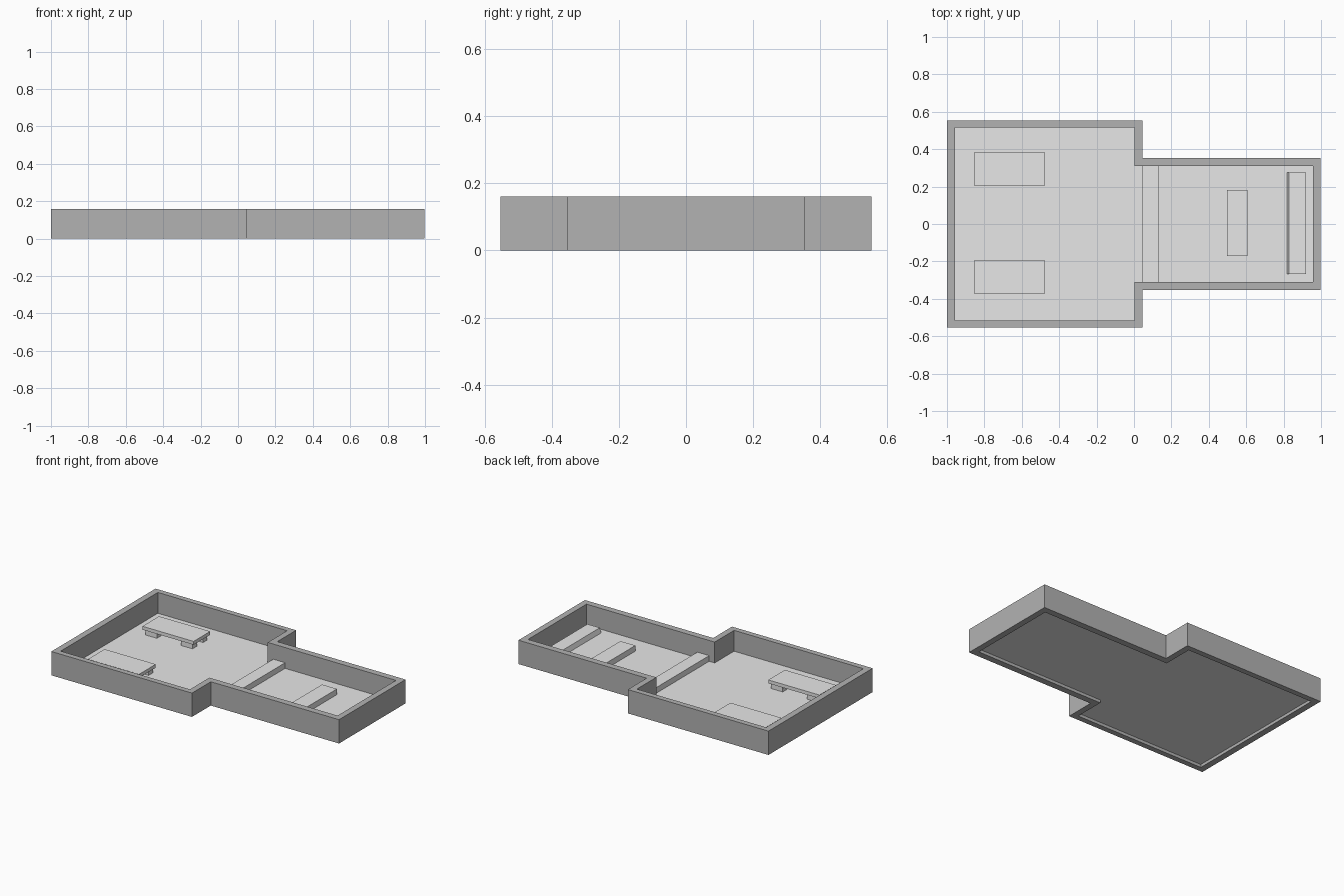
import bpy, bmesh

if "Cube" in bpy.data.objects:
    bpy.data.objects.remove(bpy.data.objects["Cube"])

def material(name, v):
    m = bpy.data.materials.new(name)
    m.diffuse_color = (v, v, v, 1)
    m.use_nodes = True
    m.node_tree.nodes["Principled BSDF"].inputs["Base Color"].default_value = m.diffuse_color
    return m

WALL = material("mid grey", 0.45)
PALE = material("pale grey", 0.8)
FLOOR_Z = 0.02

def finish(name, bm, mat):
    bmesh.ops.recalc_face_normals(bm, faces=bm.faces)
    me = bpy.data.meshes.new(name)
    bm.to_mesh(me)
    bm.free()
    me.materials.append(mat)
    ob = bpy.data.objects.new(name, me)
    bpy.context.collection.objects.link(ob)
    return ob

def box(name, x, y, z, mat=PALE, slope=0.0):
    """Box from ranges; slope pulls the top -x edge inwards."""
    bm = bmesh.new()
    bmesh.ops.create_cube(bm, size=1)
    for v in bm.verts:
        top = v.co.z > 0
        left = v.co.x < 0
        v.co = (x[0] + (slope if top else 0) if left else x[1],
                y[v.co.y > 0], z[top])
    return finish(name, bm, mat)

def outline(x0, x1, x2, y_wide, y_narrow):
    """T-shaped room plan, wide on the left and narrow on the right."""
    half = [(x0, y_wide), (x1, y_wide), (x1, y_narrow), (x2, y_narrow)]
    return half + [(x, -y) for x, y in reversed(half)]

outer = outline(-1.0, 0.045, 0.998, 0.553, 0.353)
inner = outline(-0.957, 0.004, 0.957, 0.516, 0.310)

# Perimeter wall: ring between the two outlines, extruded upwards
bm = bmesh.new()
vo = [bm.verts.new((x, y, 0)) for x, y in outer]
vi = [bm.verts.new((x, y, 0)) for x, y in inner]
ring = [bm.faces.new((vo[i], vo[(i + 1) % 8], vi[(i + 1) % 8], vi[i])) for i in range(8)]
ext = bmesh.ops.extrude_face_region(bm, geom=ring, use_keep_orig=True)
for g in ext["geom"]:
    if isinstance(g, bmesh.types.BMVert):
        g.co.z = 0.16
finish("perimeter_wall", bm, WALL)

# Floor sheet, raised above the wall's bottom edge
bm = bmesh.new()
f = bm.faces.new([bm.verts.new((x, y, FLOOR_Z)) for x, y in inner])
floor = finish("floor", bm, PALE)
if floor.data.polygons[0].normal.z < 0:
    floor.data.flip_normals()

# Two low tables with four block legs each
for side, label in ((1, "back"), (-1, "front")):
    yc = 0.295 * side if side > 0 else -0.283
    box(label + "_table_top", (-0.855, -0.475), (yc - 0.088, yc + 0.088), (0.055, 0.078))
    for i, lx in enumerate((-0.84, -0.575)):
        for j, ly in enumerate((yc - 0.078, yc + 0.033)):
            box(f"{label}_table_leg_{i}{j}", (lx, lx + 0.085), (ly, ly + 0.045),
                (FLOOR_Z, 0.055))

# Threshold step, central platform and end bench
box("threshold_step", (0.045, 0.133), (-0.31, 0.31), (FLOOR_Z, 0.058))
box("central_platform", (0.497, 0.608), (-0.172, 0.182), (FLOOR_Z, 0.058))
box("end_bench", (0.818, 0.92), (-0.268, 0.276), (FLOOR_Z, 0.052), slope=0.01)
